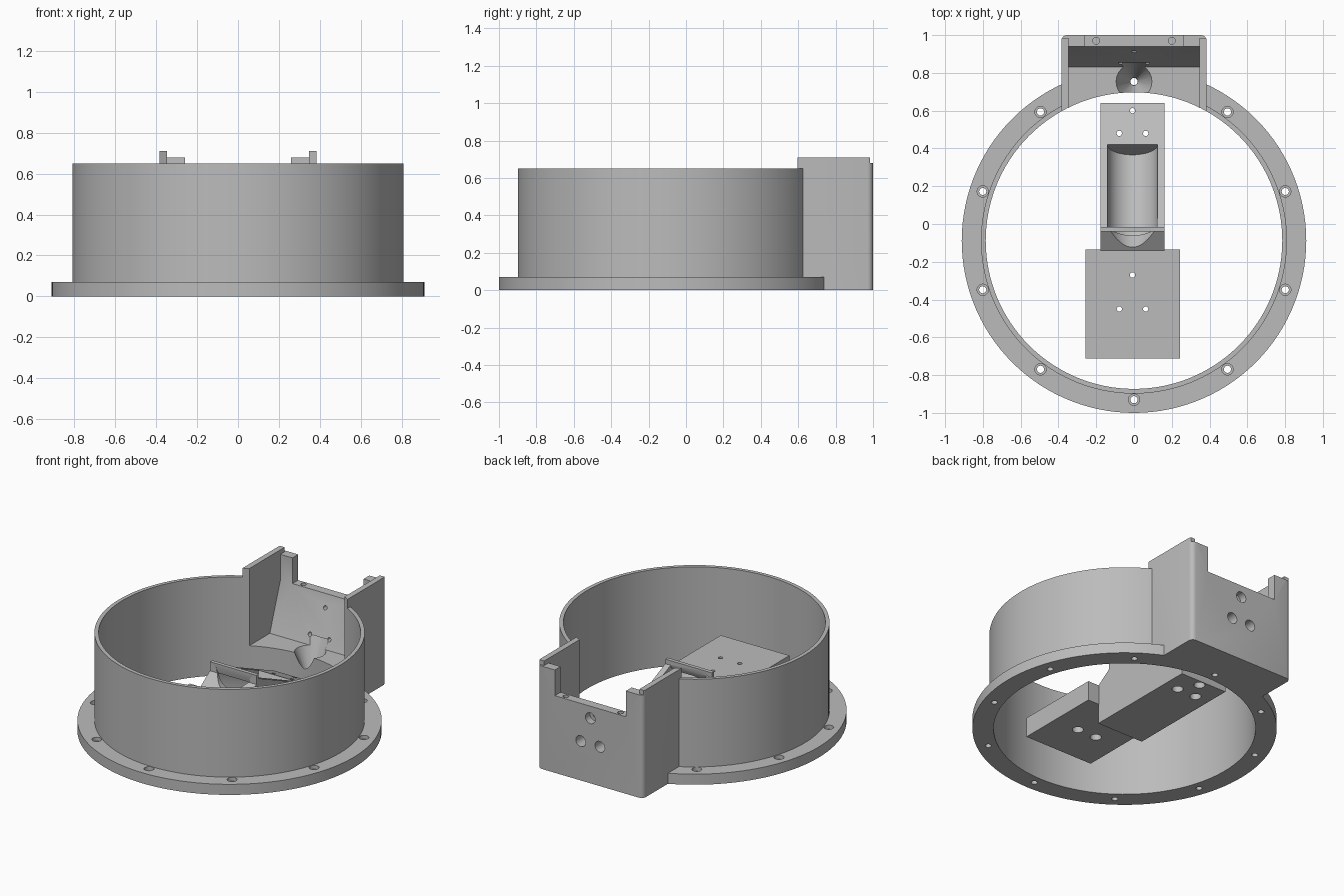
import bpy, bmesh, math
from mathutils import Vector

if "Cube" in bpy.data.objects:
    bpy.data.objects.remove(bpy.data.objects["Cube"])

CY = -0.088  # ring centre in y
grey = bpy.data.materials.new("plain grey")
grey.diffuse_color = (0.5, 0.5, 0.5, 1)
grey.use_nodes = True
grey.node_tree.nodes["Principled BSDF"].inputs["Base Color"].default_value = grey.diffuse_color


def finish(name, bm):
    bmesh.ops.recalc_face_normals(bm, faces=bm.faces)
    me = bpy.data.meshes.new(name)
    bm.to_mesh(me)
    bm.free()
    me.materials.append(grey)
    ob = bpy.data.objects.new(name, me)
    bpy.context.collection.objects.link(ob)
    return ob


def prism(name, pts, lo, hi, axis="z"):
    """Extrude a 2D outline: (x, y) along z, or (y, z) along x."""
    bm = bmesh.new()
    place = (lambda p, h: (p[0], p[1], h)) if axis == "z" else (lambda p, h: (h, p[0], p[1]))
    a = [bm.verts.new(place(p, lo)) for p in pts]
    b = [bm.verts.new(place(p, hi)) for p in pts]
    bm.faces.new(a)
    bm.faces.new(b)
    for i in range(len(pts)):
        j = (i + 1) % len(pts)
        bm.faces.new((a[i], a[j], b[j], b[i]))
    return finish(name, bm)


def box(name, x0, x1, y0, y1, z0, z1):
    return prism(name, [(x0, y0), (x1, y0), (x1, y1), (x0, y1)], z0, z1)


def rod(name, p0, p1, r0, r1=None, seg=24):
    """Cylinder or cone between two points."""
    p0, p1 = Vector(p0), Vector(p1)
    bm = bmesh.new()
    bmesh.ops.create_cone(bm, cap_ends=True, segments=seg, radius1=r0,
                          radius2=r0 if r1 is None else r1, depth=(p1 - p0).length)
    ob = finish(name, bm)
    q = Vector((0, 0, 1)).rotation_difference(p1 - p0)
    ob.data.transform(q.to_matrix().to_4x4())
    ob.location = (p0 + p1) / 2
    return ob


def combine(target, tool, op="DIFFERENCE"):
    bpy.context.view_layer.update()
    m = target.modifiers.new("cut", "BOOLEAN")
    m.operation, m.solver, m.object = op, "EXACT", tool
    bpy.context.view_layer.objects.active = target
    bpy.ops.object.modifier_apply(modifier=m.name)
    bpy.data.objects.remove(tool)


def smooth(ob):
    bpy.ops.object.select_all(action="DESELECT")
    ob.select_set(True)
    bpy.context.view_layer.objects.active = ob
    bpy.ops.object.shade_smooth_by_angle(angle=math.radians(30))


# Ring housing: flange and wall
housing = rod("ring_housing", (0, CY, 0), (0, CY, 0.07), 0.912, seg=120)
combine(housing, rod("wall", (0, CY, 0.03), (0, CY, 0.65), 0.81, seg=120), "UNION")

# Rear box with rounded outer corners
R = 0.03
outline = [(-0.385, 0.5), (0.385, 0.5)]
for sx, start in ((1, 0), (-1, 90)):
    for k in range(5):
        t = math.radians(start + k * 22.5)
        outline.append((sx * (0.385 - R) + R * math.cos(t), 1 - R + R * math.sin(t)))
combine(housing, prism("rear_box", outline, 0, 0.71), "UNION")

# Clear bore, then box interior with its leaning rear panel
combine(housing, rod("bore", (0, CY, -0.1), (0, CY, 0.9), 0.785, seg=120))
combine(housing, prism("interior", [(0.4, 0.2), (0.83, 0.2), (0.94, 0.51), (0.94, 0.9), (0.4, 0.9)],
                       -0.348, 0.348, "x"))
# Lowered rear edge and corner blocks
combine(housing, box("rear_notch", -0.26, 0.26, 0.9, 1.1, 0.51, 0.9))
combine(housing, box("corner_trim", -0.348, 0.348, 0.9, 1.1, 0.68, 0.9))
combine(housing, box("edge_trim", -0.5, 0.5, 0.985, 1.1, 0.68, 0.9))

# Countersunk flange holes
for k in range(10):
    a = math.radians(36 * k)
    x, y = 0.842 * math.sin(a), CY - 0.842 * math.cos(a)
    if k == 5:  # flared pocket in the box floor
        combine(housing, rod("pocket", (x, y, 0.02), (x, y, 0.26), 0.02, 0.12))
    combine(housing, rod("hole", (x, y, -0.05), (x, y, 0.1), 0.019, seg=20))
    if k != 5:
        combine(housing, rod("sink", (x, y, 0.045), (x, y, 0.1), 0.03, seg=20))

# Three stepped screw holes through the panel, two in the rear edge
for x, z in ((0, 0.43), (-0.07, 0.26), (0.07, 0.26)):
    inner = 0.83 + (z - 0.2) * 0.11 / 0.31
    combine(housing, rod("bolt", (x, 0.7, z), (x, 1.1, z), 0.013, seg=16))
    combine(housing, rod("head", (x, inner + 0.04, z), (x, 1.1, z), 0.036, seg=24))
for x in (-0.2, 0.2):
    combine(housing, rod("edge_hole", (x, 0.97, 0.4), (x, 0.97, 0.6), 0.018, seg=16))
smooth(housing)

# Inner mount: sloped wedge with a tall lip, joined to a raised plate
mount = prism("sloped_mount", [(-0.14, 0), (0.64, 0), (0.64, 0.07), (-0.015, 0.36),
                               (-0.015, 0.39), (-0.04, 0.39), (-0.04, 0.33), (-0.14, 0.26)],
              -0.178, 0.162, "x")
combine(mount, box("plate", -0.258, 0.244, -0.712, -0.135, 0.13, 0.26), "UNION")
# Half round trough along the slope and a tapered outlet past the lip
slope = -0.29 / 0.655
zt = lambda y: 0.36 + slope * (y + 0.015)
combine(mount, rod("trough", (-0.008, -0.015, zt(-0.015)), (-0.008, 0.42, zt(0.42)), 0.133, seg=48))
combine(mount, rod("outlet", (-0.008, -0.04, 0.37), (-0.008, -0.22, 0.33), 0.125, 0.04, seg=32))
# Screw holes with wide heads from below
for x, y, z in ((0, 0.63, 0), (-0.07, 0.48, 0), (0.07, 0.48, 0),
                (0, -0.27, 0.13), (-0.07, -0.45, 0.13), (0.07, -0.45, 0.13)):
    x -= 0.008
    y = min(y, 0.6)
    combine(mount, rod("bolt", (x, y, -0.1), (x, y, 0.5), 0.014, seg=16))
    combine(mount, rod("head", (x, y, -0.1), (x, y, z + 0.04), 0.034, seg=24))
smooth(mount)
